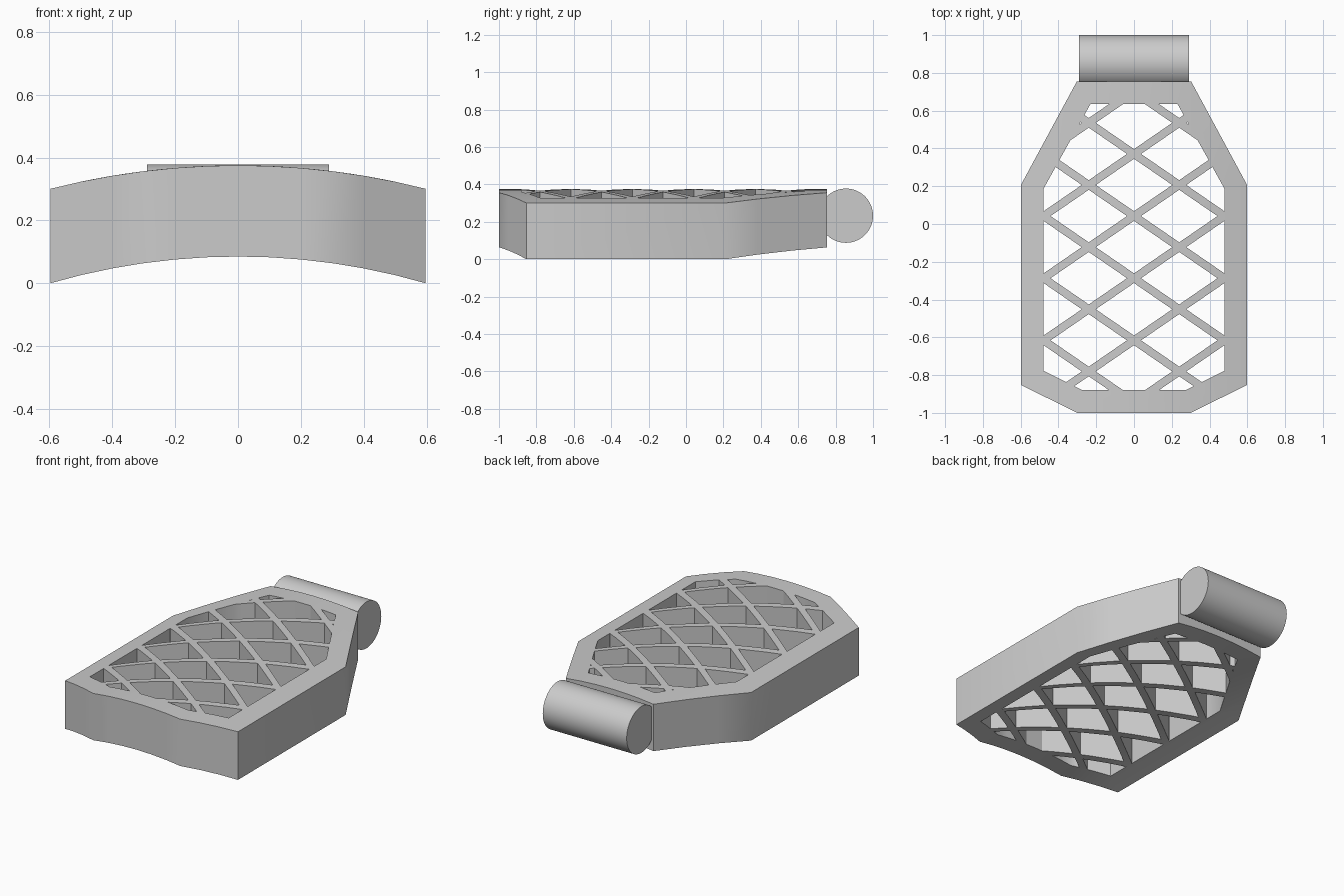
import bpy, bmesh, math
from mathutils import Vector

cube = bpy.data.objects.get("Cube")
if cube:
    bpy.data.objects.remove(cube)

grey = bpy.data.materials.new("plain_grey")
grey.use_nodes = True
grey.diffuse_color = (0.6, 0.6, 0.6, 1)
grey.node_tree.nodes["Principled BSDF"].inputs["Base Color"].default_value = grey.diffuse_color

PITCH, ROW, SLOPE, HALF_BAR = 0.329, 0.042, 0.687, 0.0255
TOP, BOTTOM, TOP_RADIUS, BOTTOM_RADIUS = 0.375, 0.085, 2.43, 2.14


def mirrored(half):
    """Close a right-hand half outline by mirroring it across x = 0."""
    return half + [(-x, y) for x, y in reversed(half)]


def finish(name, bm):
    mesh = bpy.data.meshes.new(name)
    bm.to_mesh(mesh)
    bm.free()
    obj = bpy.data.objects.new(name, mesh)
    bpy.context.collection.objects.link(obj)
    mesh.materials.append(grey)
    bpy.ops.object.select_all(action='DESELECT')
    obj.select_set(True)
    bpy.context.view_layer.objects.active = obj
    bpy.ops.object.shade_smooth_by_angle(angle=math.radians(30))
    return obj


def arch(x, crown, radius):
    return crown - radius + math.sqrt(radius * radius - x * x)


# Rim outline and the opening inside it, both counter-clockwise
outer = mirrored([(0.3, -1), (0.597, -0.853), (0.597, 0.21), (0.303, 0.754)])
inner = mirrored([(0.272, -0.88), (0.48, -0.777), (0.48, 0.185), (0.23, 0.636)])


def in_opening(p):
    for (ax, ay), (bx, by) in zip(inner, inner[1:] + inner[:1]):
        if (bx - ax) * (p.y - ay) - (by - ay) * (p.x - ax) < 0:
            return False
    return True


def in_hole(p):
    """True between the bars of the diagonal lattice."""
    for s in (SLOPE, -SLOPE):
        u = (p.y - s * p.x - ROW) / PITCH
        if abs(u - round(u)) * PITCH < HALF_BAR:
            return False
    return in_opening(p)


def cut(bm, faces, point, normal):
    geom = set(faces)
    for f in faces:
        geom.update(f.edges)
        geom.update(f.verts)
    bmesh.ops.bisect_plane(bm, geom=list(geom), dist=1e-5, plane_co=point, plane_no=normal)


# Flat rim and infill
bm = bmesh.new()
o = [bm.verts.new((x, y, 0)) for x, y in outer]
i = [bm.verts.new((x, y, 0)) for x, y in inner]
n = len(o)
for a in range(n):
    b = (a + 1) % n
    bm.faces.new((o[a], o[b], i[b], i[a]))
bm.faces.new(i)

# Slice the infill along both edges of every lattice bar, then open the gaps
for s in (SLOPE, -SLOPE):
    for k in range(-5, 6):
        for side in (-HALF_BAR, HALF_BAR):
            infill = [f for f in bm.faces if in_opening(f.calc_center_median())]
            cut(bm, infill, Vector((0, ROW + k * PITCH + side, 0)), Vector((-s, 1, 0)))
# Lengthwise slices that let the plate arch
for k in range(-5, 6):
    cut(bm, list(bm.faces), Vector((k * 0.1, 0, 0)), Vector((1, 0, 0)))
holes = [f for f in bm.faces if in_hole(f.calc_center_median())]
bmesh.ops.delete(bm, geom=holes, context='FACES')

# Thicken and arch the plate
lower = list(bm.verts)
new = bmesh.ops.extrude_face_region(bm, geom=list(bm.faces), use_keep_orig=True)
upper = [v for v in new["geom"] if isinstance(v, bmesh.types.BMVert)]
for v in lower:
    v.co.z = arch(v.co.x, BOTTOM, BOTTOM_RADIUS)
for v in upper:
    v.co.z = arch(v.co.x, TOP, TOP_RADIUS)
bmesh.ops.recalc_face_normals(bm, faces=bm.faces)
finish("lattice_plate", bm)

# Round bar across the back end
bm = bmesh.new()
bmesh.ops.create_cone(bm, cap_ends=True, segments=64, radius1=0.145, radius2=0.145, depth=0.58)
bar = finish("hinge_bar", bm)
bar.rotation_euler.y = math.pi / 2
bar.location = (0, 0.855, 0.233)
